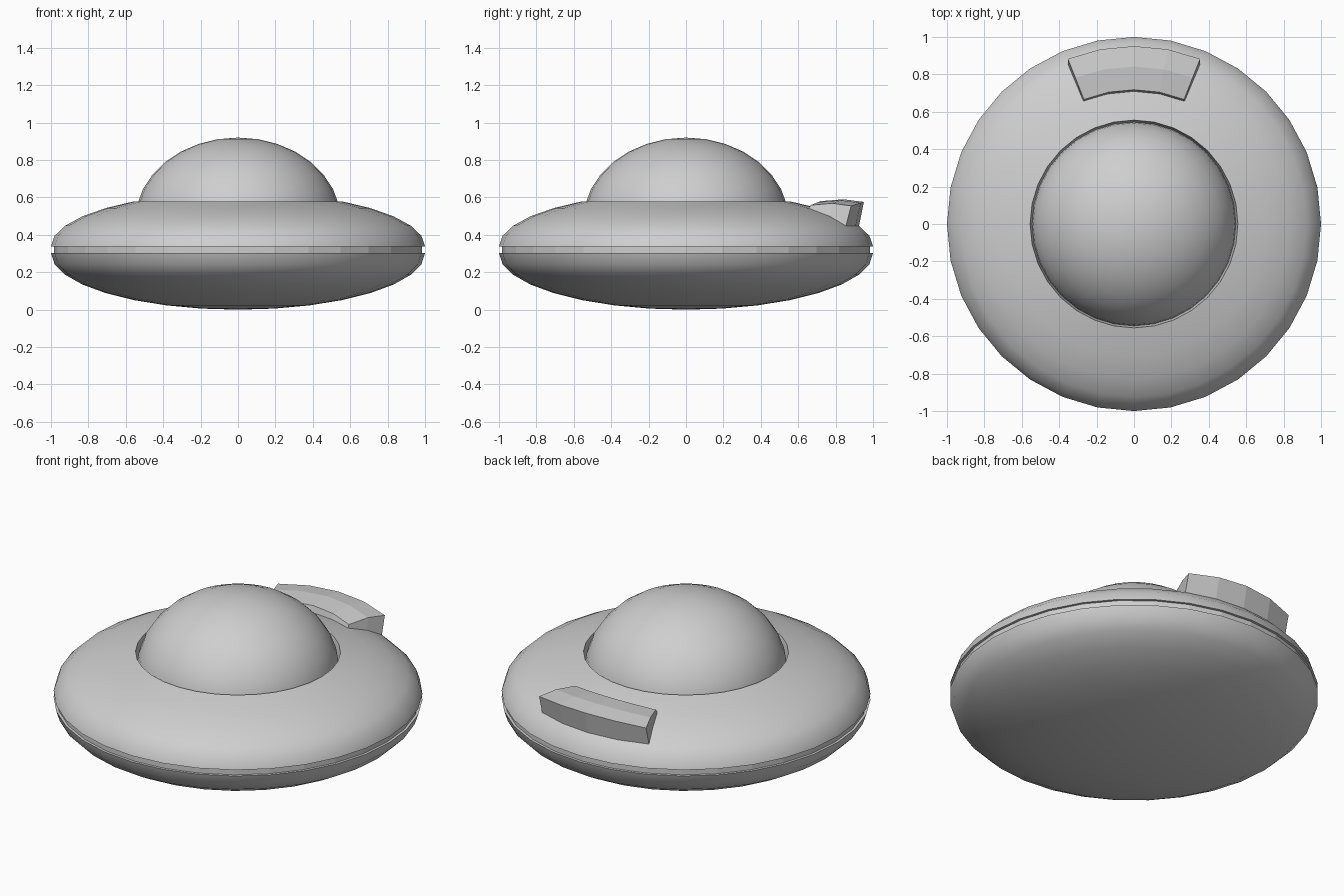
import bpy, bmesh, math
from math import sin, cos, radians, pi

if "Cube" in bpy.data.objects:
    bpy.data.objects.remove(bpy.data.objects["Cube"])

SIDES = 32
STEP = 11.25          # ring spacing of the hull and dome, in degrees

grey = bpy.data.materials.new("light grey")
grey.diffuse_color = (0.62, 0.62, 0.62, 1)
grey.use_nodes = True
grey.node_tree.nodes["Principled BSDF"].inputs["Base Color"].default_value = grey.diffuse_color


def finish(name, bm, smooth):
    bmesh.ops.recalc_face_normals(bm, faces=bm.faces)
    mesh = bpy.data.meshes.new(name)
    bm.to_mesh(mesh)
    bm.free()
    mesh.materials.append(grey)
    obj = bpy.data.objects.new(name, mesh)
    bpy.context.collection.objects.link(obj)
    if smooth:
        bpy.ops.object.select_all(action='DESELECT')
        bpy.context.view_layer.objects.active = obj
        obj.select_set(True)
        bpy.ops.object.shade_smooth_by_angle(angle=radians(35))
    return obj


def lathe(name, profile, smooth=True):
    """Revolve (radius, z) points about the z axis."""
    bm = bmesh.new()
    rings = []
    for r, z in profile:
        if r < 1e-5:
            rings.append([bm.verts.new((0, 0, z))] * SIDES)
        else:
            rings.append([bm.verts.new((r * cos(2 * pi * i / SIDES), r * sin(2 * pi * i / SIDES), z))
                          for i in range(SIDES)])
    for a, b in zip(rings, rings[1:]):
        for i in range(SIDES):
            j = (i + 1) % SIDES
            bm.faces.new(list(dict.fromkeys((a[i], a[j], b[j], b[i]))))
    return finish(name, bm, smooth)


def arc(radius, height, centre, first, last):
    """Elliptical profile sampled at ring steps (signed step numbers)."""
    way = 1 if last > first else -1
    return [(radius * cos(radians(k * STEP)), centre + height * sin(radians(k * STEP)))
            for k in range(first, last + way, way)]


# upper hull with a thick rim around the cockpit opening
lathe("upper_hull", [(0.97, 0.338)] + arc(1, 0.29, 0.338, 0, 5) + [(0.537, 0.48)])

# lower hull
lathe("lower_hull", [(0.97, 0.302)] + arc(1, 0.302, 0.302, 0, -8))

# recessed band between the hulls
lathe("waist_band", [(0.985, 0.295), (0.985, 0.345)], smooth=False)

# cockpit dome
lathe("dome", arc(0.55, 0.446, 0.474, 0, 8))

# raised wedge block at the back: (base r, base z, top r, top z) per ring
bm = bmesh.new()
stations = [(0.707, 0.535, 0.718, 0.580),
            (0.831, 0.490, 0.842, 0.590),
            (0.924, 0.443, 0.951, 0.576)]
base, top = [], []
for rb, zb, rt, zt in stations:
    base.append([])
    top.append([])
    for k in range(-2, 3):
        a = radians(90 + k * STEP)
        t = radians(90 + k * STEP * 0.97)
        drop = 0.28 * (1 - cos(radians(k * STEP)))
        base[-1].append(bm.verts.new((rb * cos(a), rb * sin(a), zb)))
        top[-1].append(bm.verts.new((rt * cos(t), rt * sin(t), zt - drop)))
for grid in (base, top):
    for s in range(2):
        for k in range(4):
            bm.faces.new((grid[s][k], grid[s][k + 1], grid[s + 1][k + 1], grid[s + 1][k]))
for s in (0, 2):
    for k in range(4):
        bm.faces.new((base[s][k], base[s][k + 1], top[s][k + 1], top[s][k]))
for k in (0, 4):
    for s in range(2):
        bm.faces.new((base[s][k], base[s + 1][k], top[s + 1][k], top[s][k]))
finish("rear_block", bm, smooth=False)
